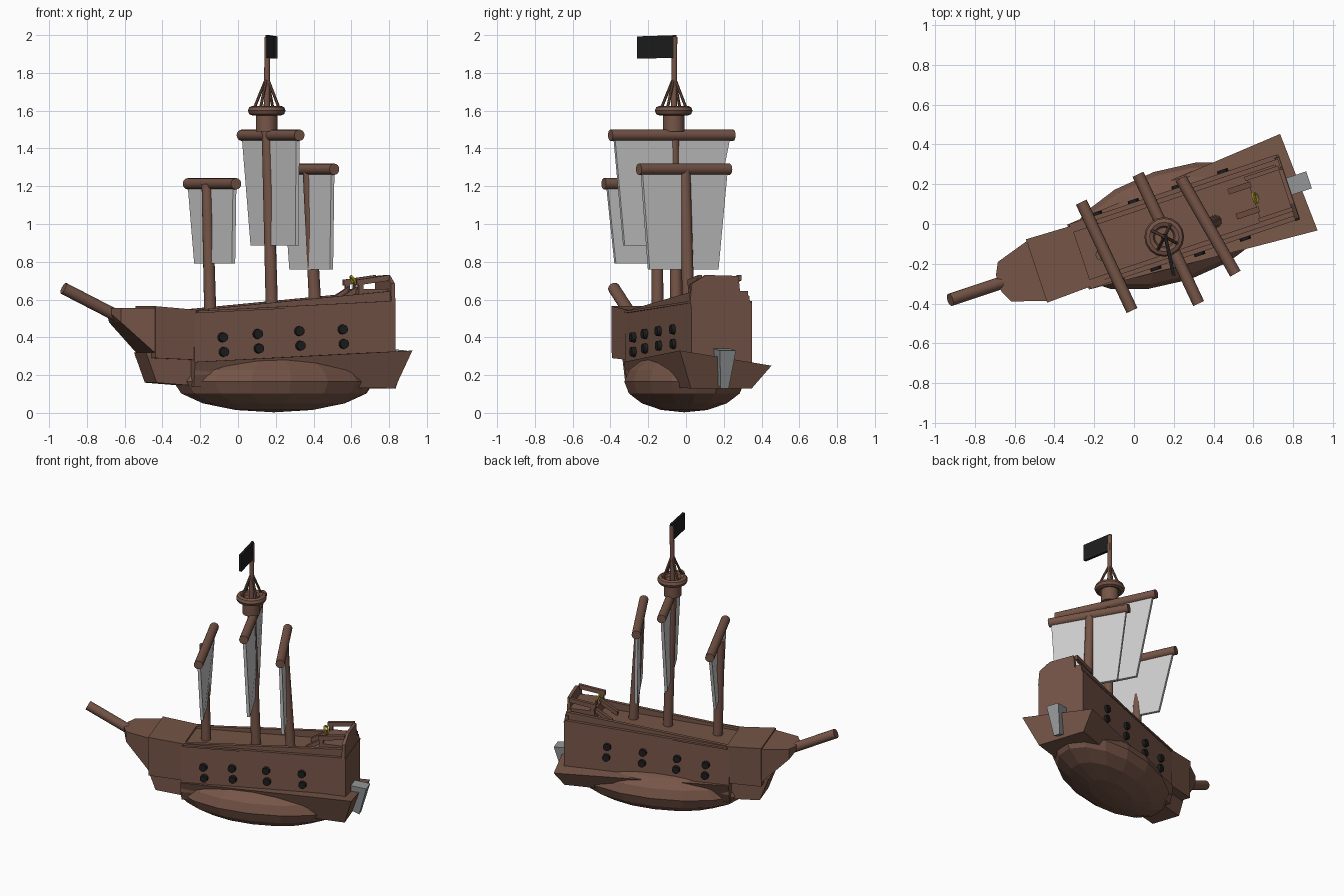
import bpy, bmesh, math
from mathutils import Matrix, Vector

if "Cube" in bpy.data.objects:
    bpy.data.objects.remove(bpy.data.objects["Cube"])

# ship frame: +x toward the stern, swung 18.5 degrees from the world axes
SHIP = Matrix.Translation((0.022, -0.065, 0)) @ Matrix.Rotation(math.radians(18.5), 4, 'Z')
WORLD = Matrix.Identity(4)


def material(name, col):
    m = bpy.data.materials.new(name)
    m.diffuse_color = (*col, 1)
    m.use_nodes = True
    m.node_tree.nodes["Principled BSDF"].inputs["Base Color"].default_value = m.diffuse_color
    return m


WOOD = material("wood", (0.18, 0.09, 0.063))
BLACK = material("black", (0.012, 0.012, 0.012))
GOLD = material("gold", (0.9, 0.78, 0.02))
STEEL = material("steel", (0.3, 0.31, 0.32))


def finish(name, bm, mat, frame, smooth=False):
    bmesh.ops.recalc_face_normals(bm, faces=bm.faces)
    bm.transform(frame)
    me = bpy.data.meshes.new(name)
    bm.to_mesh(me)
    bm.free()
    ob = bpy.data.objects.new(name, me)
    bpy.context.collection.objects.link(ob)
    if mat:
        me.materials.append(mat)
    if smooth:
        bpy.context.view_layer.objects.active = ob
        ob.select_set(True)
        bpy.ops.object.shade_smooth_by_angle(angle=math.radians(40))
        ob.select_set(False)
    return ob


def loft(name, rings, mat=WOOD, frame=SHIP):
    """Closed solid through rings that have equal point counts."""
    bm = bmesh.new()
    vs = [[bm.verts.new(p) for p in r] for r in rings]
    n = len(vs[0])
    for a, b in zip(vs, vs[1:]):
        for i in range(n):
            j = (i + 1) % n
            bm.faces.new((a[i], a[j], b[j], b[i]))
    bm.faces.new(vs[0])
    bm.faces.new(vs[-1])
    return finish(name, bm, mat, frame)


def section(x, w0, z0, w1, z1):
    """Four-sided cross-section: half-width at the bottom and at the top."""
    return [(x, -w0, z0), (x, w0, z0), (x, w1, z1), (x, -w1, z1)]


def box(name, x, y, z, mat=WOOD):
    return loft(name, [[(a, y[0], z[0]), (a, y[1], z[0]), (a, y[1], z[1]), (a, y[0], z[1])] for a in x], mat)


def rod(name, a, b, r, r2=None, mat=WOOD, frame=SHIP, sides=16):
    a, b = Vector(a), Vector(b)
    d = b - a
    bm = bmesh.new()
    bmesh.ops.create_cone(bm, cap_ends=True, segments=sides, radius1=r, radius2=r if r2 is None else r2,
                          depth=d.length,
                          matrix=Matrix.Translation((a + b) / 2) @ d.to_track_quat('Z', 'Y').to_matrix().to_4x4())
    return finish(name, bm, mat, frame, True)


def ring(name, centre, R, r, rot, mat, frame, n=16, m=8):
    bm = bmesh.new()
    vs = [[bm.verts.new(((R + r * math.cos(q)) * math.cos(p), (R + r * math.cos(q)) * math.sin(p), r * math.sin(q)))
           for q in (2 * math.pi * j / m for j in range(m))] for p in (2 * math.pi * i / n for i in range(n))]
    for i in range(n):
        for j in range(m):
            k, l = (i + 1) % n, (j + 1) % m
            bm.faces.new((vs[i][j], vs[k][j], vs[k][l], vs[i][l]))
    return finish(name, bm, mat, frame @ Matrix.Translation(centre) @ rot, True)


# rounded belly
bm = bmesh.new()
bmesh.ops.create_uvsphere(bm, u_segments=16, v_segments=8, radius=1)
bm.transform(Matrix.Translation((0.177, 0, 0.165)) @ Matrix.Diagonal((0.56, 0.285, 0.162, 1)))
finish("belly", bm, WOOD, SHIP)

# flared lower hull, widest and slightly heeled at the stern
loft("lower_hull", [section(-0.32, 0.15, 0.14, 0.172, 0.27),
                    [(0.795, -0.17, 0.13), (0.795, 0.17, 0.13), (0.84, 0.265, 0.25), (0.865, -0.255, 0.33)]])
# upper hull and bulwarks
loft("upper_hull", [section(-0.32, 0.165, 0.2, 0.16, 0.53), section(0.8, 0.168, 0.25, 0.17, 0.585)])
for side in (-1, 1):
    loft("bulwark", [[(x, side * 0.125, 0.5), (x, side * 0.15, 0.5), (x, side * 0.15, z), (x, side * 0.125, z)]
                     for x, z in ((-0.3, 0.545), (0.785, 0.645))])
    loft("side_trim", [[(x, side * 0.15, z - 0.012), (x, side * 0.172, z - 0.012),
                        (x, side * 0.172, z), (x, side * 0.15, z)]
                       for x, z in ((-0.31, 0.54), (0.79, 0.593))])
box("stern_board", (0.765, 0.79), (-0.15, 0.15), (0.5, 0.645))

# bow: flat block, then a wedge, with the stem block below
loft("bow_block", [section(-0.3, 0.155, 0.28, 0.16, 0.545), section(-0.54, 0.165, 0.29, 0.168, 0.565)])
loft("bow_wedge", [section(-0.52, 0.162, 0.3, 0.164, 0.555),
                   section(-0.71, 0.1, 0.48, 0.105, 0.555), section(-0.74, 0.04, 0.52, 0.045, 0.555)])
loft("stem", [[(-0.57, y, 0.32), (-0.51, y, 0.16), (-0.25, y, 0.14), (-0.25, y, 0.32)] for y in (-0.1, 0.1)])
rod("bowsprit", (-0.62, 0, 0.475), (-0.998, 0, 0.66), 0.032)

# raised stern deck with rails, stairs and wheel
box("stern_deck", (0.61, 0.78), (-0.125, 0.11), (0.58, 0.655))
loft("stern_crest", [[(x, -0.175, 0.58), (x, 0.16, 0.58), (x, 0.155, 0.62), (x, 0.105, 0.63), (x, 0.095, 0.725),
                      (x, -0.085, 0.73), (x, -0.165, 0.685)] for x in (0.775, 0.797)])
for y in (-0.125, 0.095):
    loft("stern_rail", [[(x, y, z), (x, y + 0.022, z), (x, y + 0.022, z + 0.03), (x, y, z + 0.03)]
                        for x, z in ((0.6, 0.675), (0.78, 0.7))])
    box("rail_post", (0.61, 0.635), (y, y + 0.02), (0.65, 0.69))
    loft("stair_side", [[(x, y * 0.6, z), (x, y * 0.6 + 0.03, z), (x, y * 0.6 + 0.03, z + 0.03), (x, y * 0.6, z + 0.03)]
                        for x, z in ((0.5, 0.565), (0.62, 0.64))])
ring("steering_wheel", (0.62, 0, 0.7), 0.026, 0.006, Matrix.Rotation(math.radians(65), 4, 'Y'), GOLD, SHIP)
rod("wheel_stand", (0.625, 0, 0.65), (0.625, 0, 0.69), 0.008, sides=8)

# rudder
loft("rudder", [[(0.80, y * 0.5, 0.15), (0.85, y * 0.5, 0.13), (0.905, y, 0.33), (0.80, y, 0.34)]
                for y in (-0.045, 0.045)], STEEL)

# two rows of guns on each side
for side in (-1, 1):
    for x, z in ((-0.165, 0.4), (0.03, 0.418), (0.262, 0.433), (0.504, 0.442)):
        for dx, dz in ((0, 0), (0.006, -0.077)):
            rod("gun", (x + dx, side * 0.14, z + dz), (x + dx, side * 0.187, z + dz), 0.028, 0.025,
                mat=BLACK, sides=12)

# masts, yards and sails:
# name, mast foot, mast top, yard ends (far, near), yard height, sail bottom, bottom shift in x, far corner pull in y
RIGS = [
    ("fore", (-0.145, -0.15), (-0.165, -0.155), (-0.265, 0.11), (-0.01, -0.435), 1.213, 0.79, 0.014, 0.06),
    ("main", (0.182, -0.05), (0.152, -0.065), (0.02, 0.25), (0.325, -0.40), 1.47, 0.885, 0.022, 0.06),
    ("mizzen", (0.415, 0.015), (0.37, -0.005), (0.235, 0.23), (0.51, -0.25), 1.29, 0.76, 0.015, 0.01),
]
for name, foot, top, far, near, zy, zb, shift, pull in RIGS:
    ztop = 1.55 if name == "main" else zy
    rod(name + "_mast", (*foot, 0.45), (*top, ztop), 0.033, 0.028, frame=WORLD)
    rod(name + "_yard", (*far, zy), (*near, zy), 0.03, frame=WORLD)
    a, b = Vector((*far, zy - 0.01)), Vector((*near, zy - 0.01))
    n = (b - a).cross(Vector((0, 0, 1))).normalized()
    drop = Vector((shift, 0, zb - zy + 0.01))
    quad = [a.lerp(b, 0.03), a.lerp(b, 0.97), a.lerp(b, 0.89) + drop,
            a.lerp(b, 0.11) + drop - Vector((0, pull, 0))]
    loft(name + "_sail", [[p + n * s for p in quad] for s in (-0.01, 0.01)], None, WORLD)

# lookout basket, stays, pole and flag
rod("lookout_basket", (0.152, -0.065, 1.49), (0.152, -0.065, 1.6), 0.058, frame=WORLD)
ring("lookout_rim", (0.152, -0.065, 1.6), 0.074, 0.026, WORLD, WOOD, WORLD)
rod("flag_pole", (0.152, -0.065, 1.55), (0.155, -0.06, 1.99), 0.017, 0.014, frame=WORLD)
for k in range(4):
    t = math.radians(18.5 + 45 + 90 * k)
    rod("stay", (0.152 + 0.075 * math.cos(t), -0.065 + 0.075 * math.sin(t), 1.61), (0.153, -0.063, 1.78),
        0.008, frame=WORLD, sides=8)
loft("flag", [[(0.155 + s, -0.05, 1.88), (0.2 + s, -0.26, 1.875), (0.2 + s, -0.26, 1.993), (0.155 + s, -0.05, 2.0)]
              for s in (-0.009, 0.009)], BLACK, WORLD)
